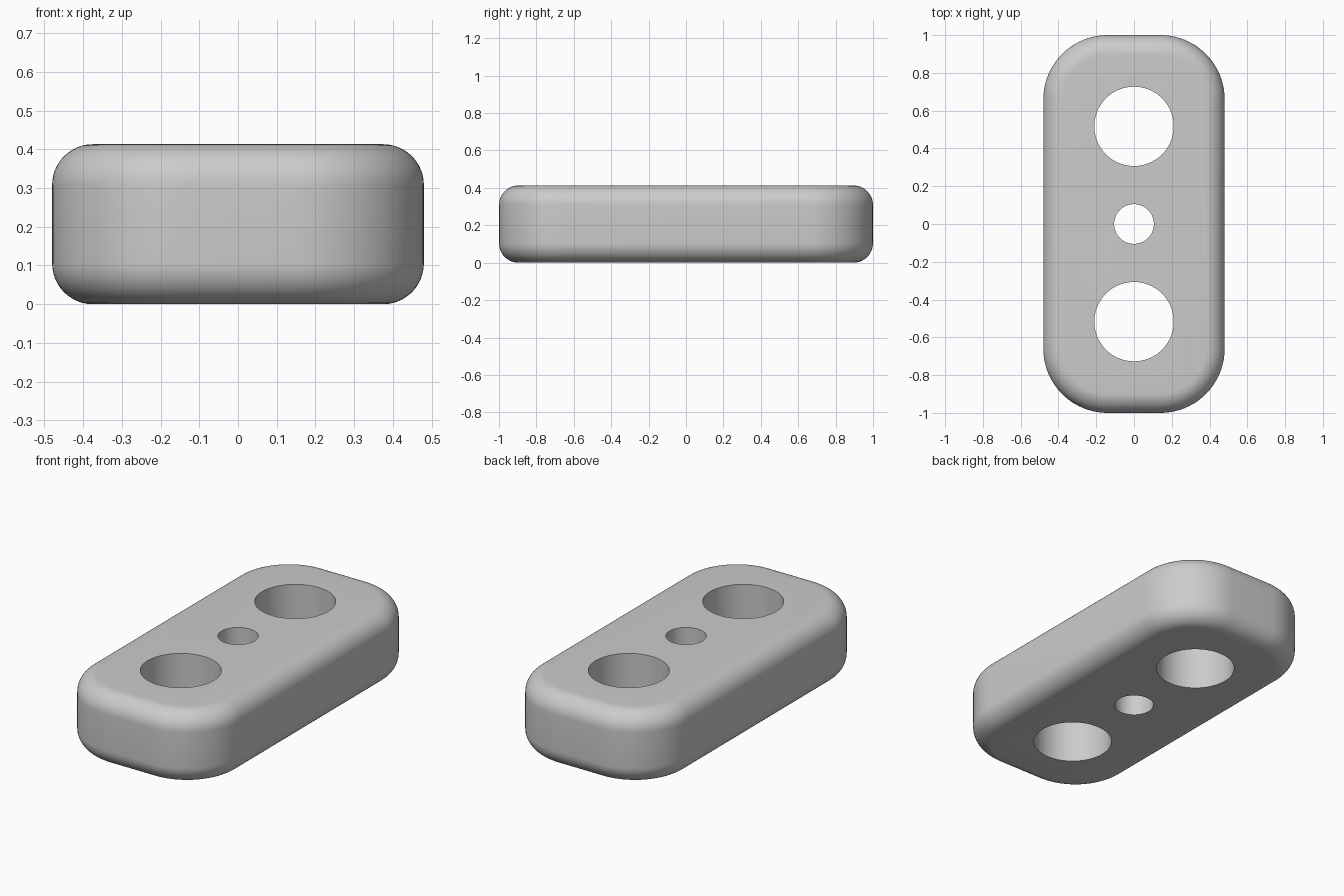
import bpy, bmesh
from math import sin, cos, pi, radians

if "Cube" in bpy.data.objects:
    bpy.data.objects.remove(bpy.data.objects["Cube"])

HALF_X, HALF_Y, HEIGHT = 0.48, 1.0, 0.413
CORNER, FILLET = 0.34, 0.105
CORNER_STEPS, FILLET_STEPS = 20, 12

grey = bpy.data.materials.new("light grey")
grey.use_nodes = True
colour = (0.6, 0.6, 0.6, 1)
grey.diffuse_color = colour
grey.node_tree.nodes["Principled BSDF"].inputs["Base Color"].default_value = colour


def outline(bm, inset, z):
    """Rounded rectangle ring, drawn in from the full outline by inset."""
    ring = []
    r = CORNER - inset
    for quarter, (sx, sy) in enumerate(((1, 1), (-1, 1), (-1, -1), (1, -1))):
        for i in range(CORNER_STEPS + 1):
            a = (quarter + i / CORNER_STEPS) * pi / 2
            ring.append(bm.verts.new((sx * (HALF_X - CORNER) + r * cos(a),
                                      sy * (HALF_Y - CORNER) + r * sin(a), z)))
    return ring


# Block: rings stacked up the lower fillet, the wall and the upper fillet
bm = bmesh.new()
angles = [i / FILLET_STEPS * pi / 2 for i in range(FILLET_STEPS + 1)]
steps = [(FILLET * (1 - sin(a)), FILLET * (1 - cos(a))) for a in angles]
steps += [(inset, HEIGHT - z) for inset, z in reversed(steps)]
rings = [outline(bm, inset, z) for inset, z in steps]
for low, high in zip(rings, rings[1:]):
    for i in range(len(low)):
        j = (i + 1) % len(low)
        bm.faces.new((low[i], low[j], high[j], high[i]))
bm.faces.new(rings[0][::-1])
bm.faces.new(rings[-1])
mesh = bpy.data.meshes.new("drilled_block")
bm.to_mesh(mesh)
bm.free()
block = bpy.data.objects.new("drilled_block", mesh)
bpy.context.collection.objects.link(block)
mesh.materials.append(grey)

# Holes: two large ones and a small one between, right through the block
for y, radius in ((-0.517, 0.21), (0, 0.105), (0.517, 0.21)):
    bpy.ops.mesh.primitive_cylinder_add(vertices=72, radius=radius, depth=1,
                                        location=(0, y, HEIGHT / 2))
    cutter = bpy.context.object
    cutter.name = "hole_cutter"
    cutter.hide_render = True
    cutter.data.materials.append(grey)
    bpy.ops.object.select_all(action="DESELECT")
    block.select_set(True)
    bpy.context.view_layer.objects.active = block
    cut = block.modifiers.new("hole", "BOOLEAN")
    cut.operation, cut.solver, cut.object = "DIFFERENCE", "EXACT", cutter
    bpy.ops.object.modifier_apply(modifier=cut.name)
    bpy.data.objects.remove(cutter)

# Smooth fillets with crisp hole rims
bpy.ops.object.shade_smooth_by_angle(angle=radians(35))
